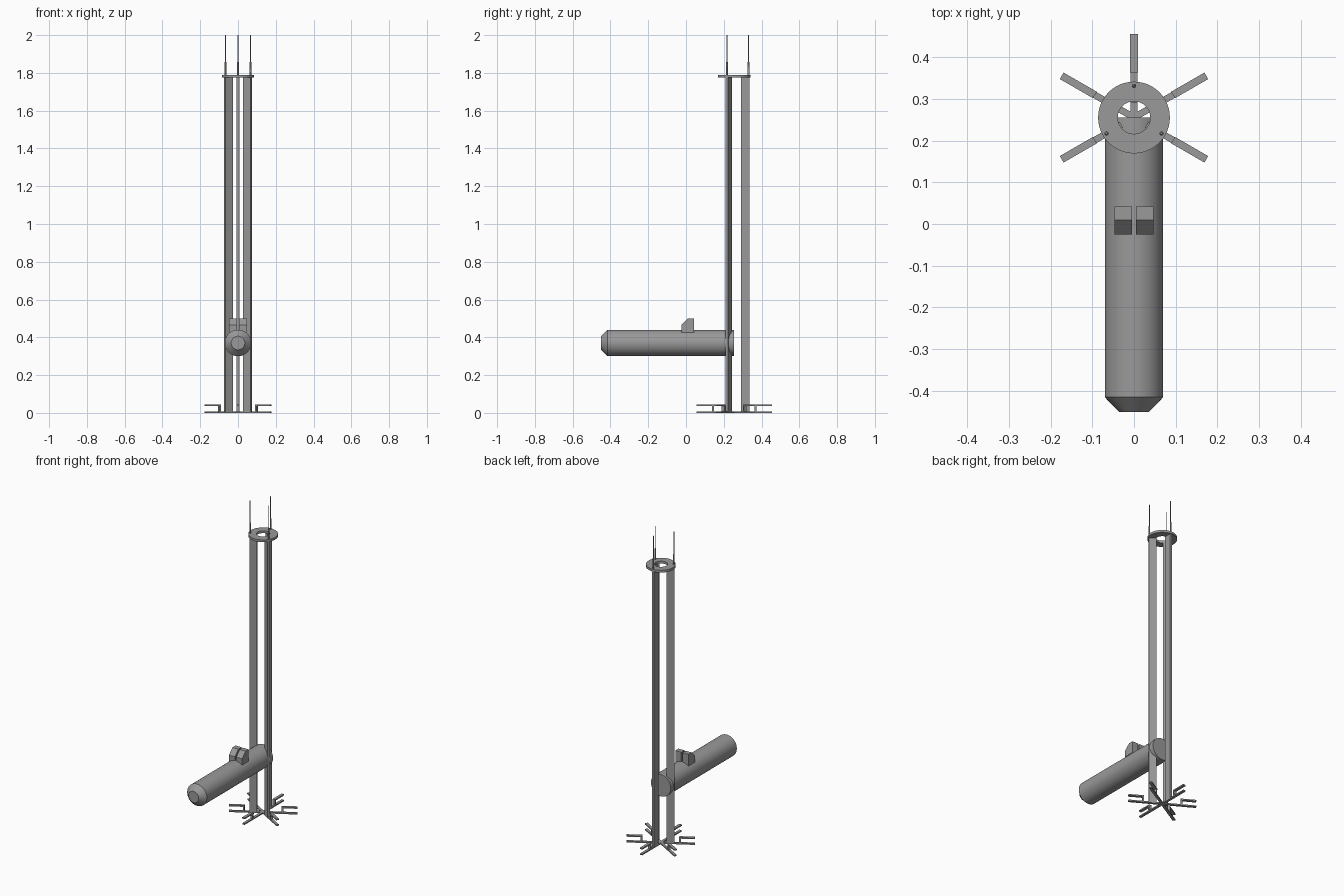
import bpy, bmesh, math
from mathutils import Matrix, Vector

if "Cube" in bpy.data.objects:
    bpy.data.objects.remove(bpy.data.objects["Cube"])

grey = bpy.data.materials.new("plain grey")
grey.diffuse_color = (0.32, 0.32, 0.32, 1)
grey.use_nodes = True
grey.node_tree.nodes["Principled BSDF"].inputs["Base Color"].default_value = grey.diffuse_color
MAST = Vector((0, 0.255, 0))


def add_object(name, verts, faces, smooth=False):
    mesh = bpy.data.meshes.new(name)
    mesh.from_pydata(verts, [], faces)
    bm = bmesh.new()
    bm.from_mesh(mesh)
    bmesh.ops.recalc_face_normals(bm, faces=bm.faces)
    bm.to_mesh(mesh)
    bm.free()
    mesh.materials.append(grey)
    ob = bpy.data.objects.new(name, mesh)
    bpy.context.collection.objects.link(ob)
    if smooth:
        bpy.ops.object.select_all(action='DESELECT')
        ob.select_set(True)
        bpy.context.view_layer.objects.active = ob
        bpy.ops.object.shade_smooth_by_angle(angle=math.radians(30))
    return ob


def lathe(name, profile, segments, matrix, closed=False):
    """Spin (radius, height) points around z; cap the ends or close the loop."""
    n, s = len(profile), segments
    verts = [matrix @ Vector((r * math.cos(2 * math.pi * i / s),
                              r * math.sin(2 * math.pi * i / s), h))
             for r, h in profile for i in range(s)]
    faces = []
    for k in range(n if closed else n - 1):
        a, b = k * s, (k + 1) % n * s
        faces += [(a + i, a + (i + 1) % s, b + (i + 1) % s, b + i) for i in range(s)]
    if not closed:
        faces += [tuple(range(s)), tuple(range((n - 1) * s, n * s))]
    return add_object(name, verts, faces, True)


def extrude(name, profile, half_width, matrix):
    """Extrude an outline of (along, up) points sideways."""
    n = len(profile)
    verts = [matrix @ Vector((a, w, z)) for w in (-half_width, half_width) for a, z in profile]
    faces = [tuple(range(n)), tuple(range(n, 2 * n))]
    faces += [(i, (i + 1) % n, n + (i + 1) % n, n + i) for i in range(n)]
    return add_object(name, verts, faces)


def bar(name, r0, r1, z0, z1, half_width, matrix):
    return extrude(name, [(r0, z0), (r1, z0), (r1, z1), (r0, z1)], half_width, matrix)


def around(angle):
    return Matrix.Translation(MAST) @ Matrix.Rotation(math.radians(angle), 4, 'Z')


# Three radial mast plates, each topped by a stepped aerial
for angle in (90, 210, 330):
    m = around(angle)
    bar("mast_plate", 0.035, 0.08, 0.005, 1.777, 0.008, m)
    lathe("aerial", [(0.005, 1.785), (0.005, 1.855), (0.0025, 1.86), (0.0025, 2.0)],
          12, m @ Matrix.Translation((0.076, 0, 0)))

# Flat ring on top of the mast
lathe("top_ring", [(0.039, 1.775), (0.086, 1.775), (0.086, 1.79), (0.039, 1.79)],
      48, around(0), closed=True)

# Six feet: ground bar, short post and raised bar
for i in range(6):
    m = around(30 + 60 * i)
    bar("foot_ground_bar", 0, 0.2, 0, 0.008, 0.008, m)
    bar("foot_post", 0.108, 0.118, 0.008, 0.04, 0.008, m)
    bar("foot_raised_bar", 0.108, 0.2, 0.037, 0.045, 0.009, m)

# Horizontal tank with a tapered nose
tank_axis = Matrix.Translation((0, 0, 0.37)) @ Matrix.Rotation(math.pi / 2, 4, 'X')
lathe("tank", [(0.07, -0.255), (0.07, 0.415), (0.036, 0.45)], 48, tank_axis)

# Pair of boxes with sloped fronts on the tank
outline = [(-0.025, 0.425), (0.042, 0.425), (0.042, 0.5), (0.01, 0.5), (-0.025, 0.465)]
for side in (-1, 1):
    extrude("sloped_box", outline, 0.021,
            Matrix.Translation((side * 0.0255, 0, 0)) @ Matrix.Rotation(math.pi / 2, 4, 'Z'))
